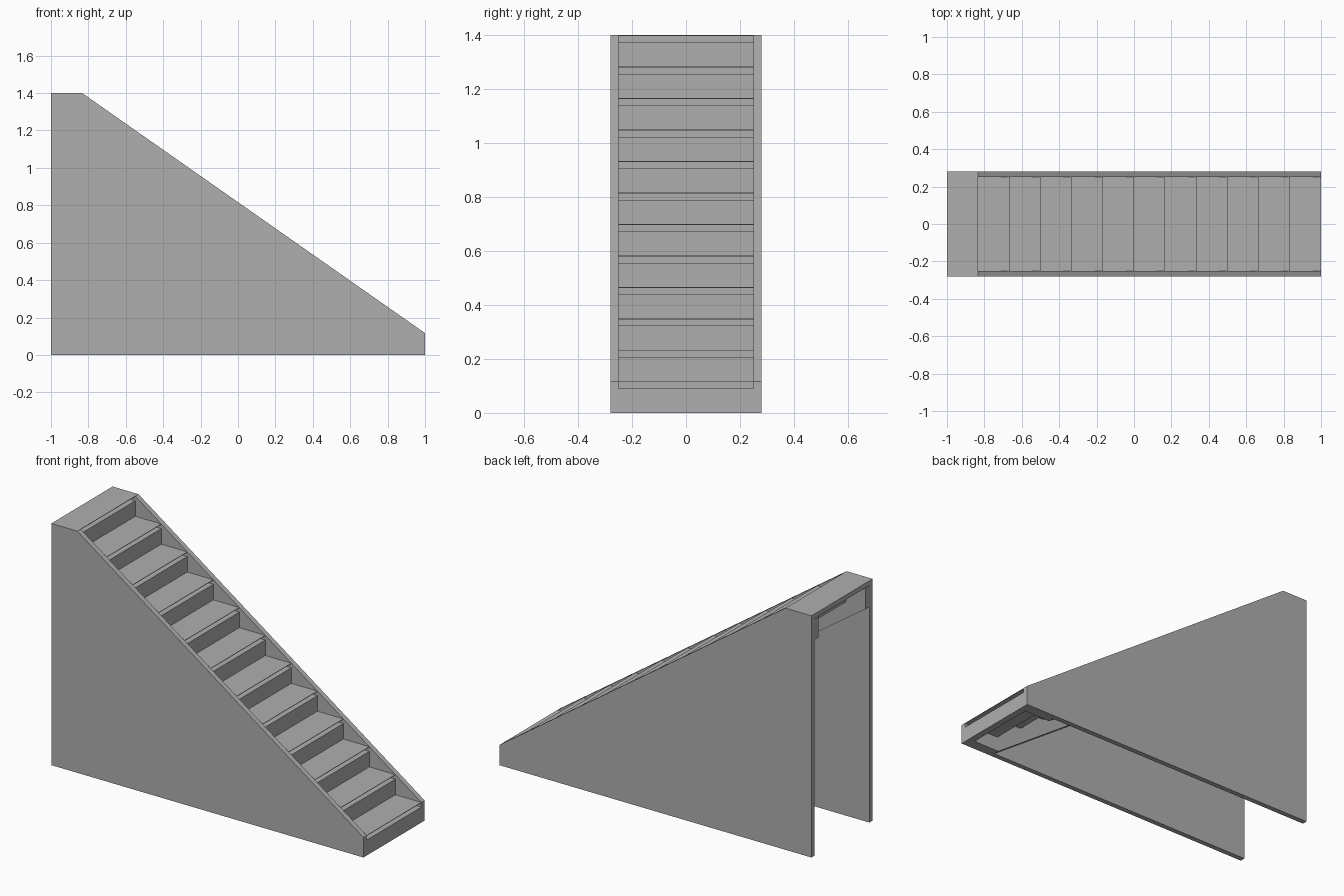
import bpy
import bmesh

cube = bpy.data.objects.get("Cube")
if cube:
    bpy.data.objects.remove(cube)

STEPS = 12
RISE = 1.4 / STEPS
RUN = 2 / STEPS
INNER, OUTER = 0.25, 0.28      # half widths inside and outside the side walls
SLAB = 0.027                   # tread thickness
LIP, GROOVE = 0.003, 0.04      # thin nosing over a groove

grey = bpy.data.materials.new("plain grey")
grey.use_nodes = True
colour = (0.43, 0.43, 0.43, 1)
grey.diffuse_color = colour
grey.node_tree.nodes["Principled BSDF"].inputs["Base Color"].default_value = colour


def extrude_profile(name, profile, y0, y1):
    """Extrude an x-z outline from y0 to y1."""
    bm = bmesh.new()
    face = bm.faces.new([bm.verts.new((x, y0, z)) for x, z in profile])
    result = bmesh.ops.extrude_face_region(bm, geom=[face])
    moved = [v for v in result["geom"] if isinstance(v, bmesh.types.BMVert)]
    bmesh.ops.translate(bm, verts=moved, vec=(0, y1 - y0, 0))
    bmesh.ops.recalc_face_normals(bm, faces=bm.faces)
    mesh = bpy.data.meshes.new(name)
    bm.to_mesh(mesh)
    bm.free()
    mesh.materials.append(grey)
    obj = bpy.data.objects.new(name, mesh)
    bpy.context.collection.objects.link(obj)
    return obj


# Side walls, and the sawtooth carriages hidden inside them
wall = [(-1, 0), (1, 0), (1, RISE), (RUN - 1, 1.4), (-1, 1.4)]
carriage = [(-1, 1.25), (0.79, 0)]
for k in range(STEPS):
    x = 1 - k * RUN - 0.03
    carriage += [(x, max(0, k * RISE - 0.03)), (x, (k + 1) * RISE - 0.03)]
carriage.append((-1, 1.4 - 0.03))

for side, s in (("right", -1), ("left", 1)):
    extrude_profile(side + "_wall", wall, s * INNER, s * OUTER)
    extrude_profile(side + "_carriage", carriage, s * (INNER - 0.034), s * INNER)

# Treads with a grooved nosing, each above its riser
for k in range(STEPS):
    nose = 1 - k * RUN
    back = nose - RUN
    top = (k + 1) * RISE
    under = top - SLAB
    groove = nose - GROOVE
    tread = [(nose, top), (nose, top - LIP), (groove, top - LIP),
             (groove, under), (back, under), (back, top)]
    extrude_profile(f"tread_{k + 1}", tread, -INNER, INNER)
    foot = max(0, k * RISE - SLAB)
    riser = [(nose, foot), (nose, under), (groove, under), (groove, foot)]
    extrude_profile(f"riser_{k + 1}", riser, -INNER, INNER)
